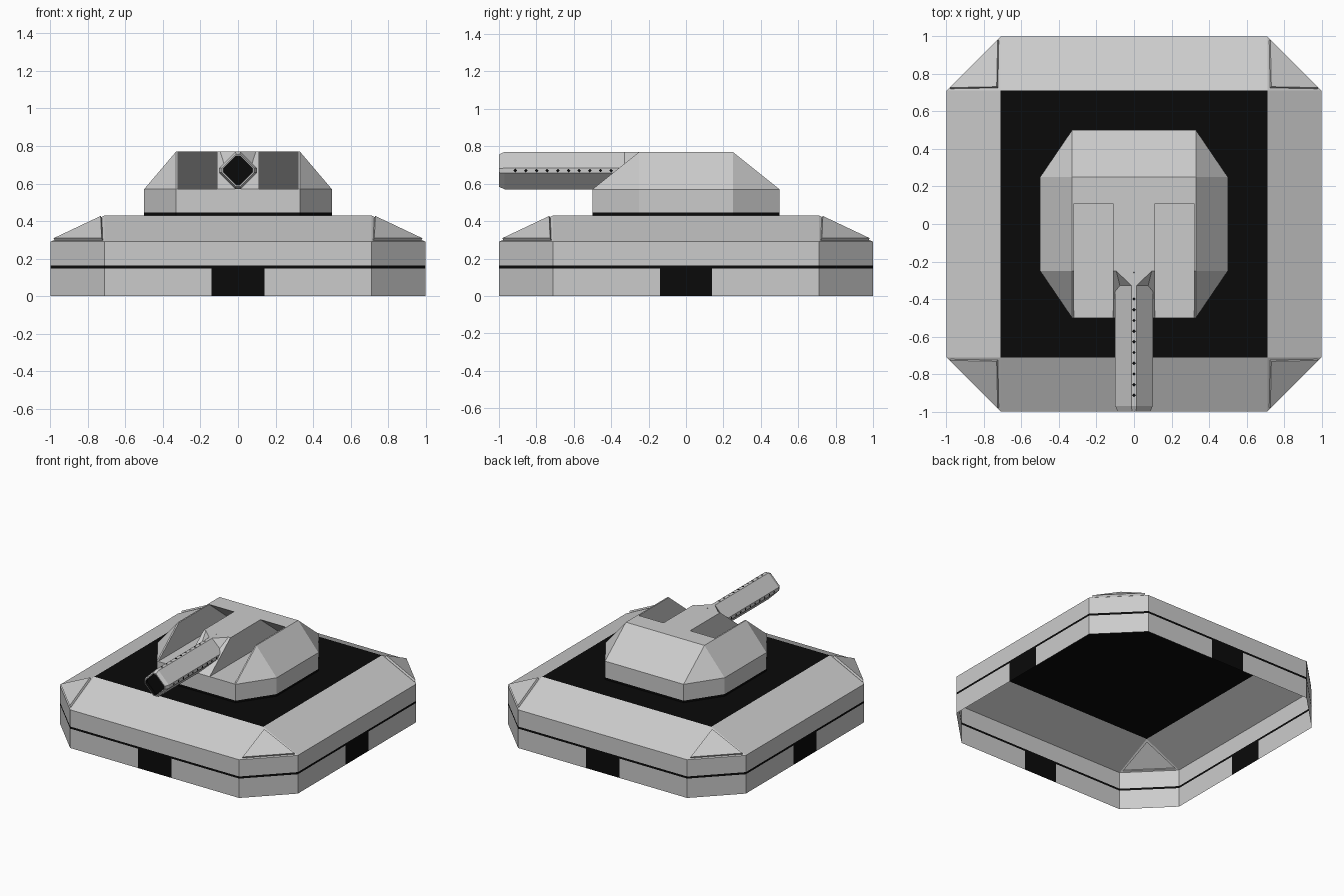
import bpy, bmesh
from mathutils import Vector
from math import pi, cos, sin

if "Cube" in bpy.data.objects:
    bpy.data.objects.remove(bpy.data.objects["Cube"])

black = bpy.data.materials.new("black")
black.diffuse_color = (0.003, 0.003, 0.003, 1)
black.use_nodes = True
black.node_tree.nodes["Principled BSDF"].inputs["Base Color"].default_value = black.diffuse_color
grey = bpy.data.materials.new("grey")
grey.diffuse_color = (0.8, 0.8, 0.8, 1)
grey.use_nodes = True
grey.node_tree.nodes["Principled BSDF"].inputs["Base Color"].default_value = grey.diffuse_color


def finish(name, bm, fix=True, mats=(grey, black)):
    if fix:
        bmesh.ops.recalc_face_normals(bm, faces=bm.faces[:])
    me = bpy.data.meshes.new(name)
    bm.to_mesh(me)
    bm.free()
    for m in mats:
        me.materials.append(m)
    ob = bpy.data.objects.new(name, me)
    bpy.context.collection.objects.link(ob)
    return ob


def ring(bm, pts, z):
    return [bm.verts.new((x, y, z)) for x, y in pts]


def hull(name, pts):
    bm = bmesh.new()
    for p in pts:
        bm.verts.new(p)
    bmesh.ops.convex_hull(bm, input=bm.verts[:])
    bmesh.ops.dissolve_limit(bm, angle_limit=0.01, verts=bm.verts[:], edges=bm.edges[:])
    return finish(name, bm)


def rot4(p):
    out = []
    for k in range(4):
        for x, y in p:
            for _ in range(k):
                x, y = -y, x
            out.append((x, y))
    return out


# Hollow base: walls with black stripe and doors, open underneath
C = 0.71
bm = bmesh.new()
outline = rot4([(-C, -1), (-0.14, -1), (0.14, -1), (C, -1)])
rows = [ring(bm, outline, z) for z in (0, 0.147, 0.163, 0.29)]
for r in range(3):
    for i in range(16):
        j = (i + 1) % 16
        f = bm.faces.new((rows[r][i], rows[r][j], rows[r + 1][j], rows[r + 1][i]))
        f.material_index = int(r == 1 or (r == 0 and i % 4 == 1))
# Sloped rim, corner triangles and black deck
outer = rows[3]
inner = ring(bm, rot4([(-C, -C)]), 0.43)
corners = []
for k in range(4):
    n = (k + 1) % 4
    bm.faces.new(outer[4 * k:4 * k + 4] + [inner[n], inner[k]])
    corners.append(bm.faces.new((outer[4 * k + 3], outer[4 * n], inner[n])))
bm.faces.new(inner).material_index = 1
bm.normal_update()
# Raised corner panels
bmesh.ops.inset_individual(bm, faces=corners, thickness=0.026, depth=0)
bmesh.ops.inset_individual(bm, faces=corners, thickness=0.001, depth=0.015)
finish("base_shell", bm, fix=False)

# Turret lower body with a black seam at the bottom
bm = bmesh.new()
X, Y = 0.33, 0.25
octo = [(-X, -.5), (X, -.5), (.5, -Y), (.5, Y), (X, .5), (-X, .5), (-.5, Y), (-.5, -Y)]
rows = [ring(bm, octo, z) for z in (0.43, 0.446, 0.57)]
for r in range(2):
    for i in range(8):
        j = (i + 1) % 8
        f = bm.faces.new((rows[r][i], rows[r][j], rows[r + 1][j], rows[r + 1][i]))
        f.material_index = int(r == 0)
bm.faces.new(rows[2])
finish("turret_body", bm, fix=False)

# Turret upper side pods
for s, side in ((1, "right"), (-1, "left")):
    pts = []
    for y in (-1, 1):
        for x in (0.32, X):
            pts += [(s * x, y * 0.5, 0.57), (s * x, y * Y, 0.77)]
        pts.append((s * 0.5, y * Y, 0.57))
    hull(side + "_pod", pts)
    # Facets blending the mount into the barrel
    hull(side + "_barrel_cheek", [(s * x, y, z) for x, y, z in
         ((0.1, -0.245, 0.77), (0.012, -0.33, 0.77), (0.1, -0.33, 0.68),
          (0, -0.33, 0.66), (0, -0.245, 0.77), (0.1, -0.245, 0.66))])

# Undercut rear block and central gun mount
for name, w, prof in (
        ("turret_rear", 0.32, ((.5, .57), (.25, .77), (.11, .77), (.36, .57))),
        ("gun_mount", 0.112, ((-.5, .57), (-.25, .77), (.11, .77), (.36, .57)))):
    hull(name, [(x, y, z) for x in (-w, w) for y, z in prof])

# Diamond barrel with flattened edges, tapered muzzle and black bore
R, E, ZC = 0.1, 0.013, 0.67
sect = rot4([(R, -E), (R, E)])
bm = bmesh.new()
loops = []
for y, k in ((-0.26, 1), (-0.97, 1), (-1, 0.86), (-1, 0.78), (-0.975, 0.78)):
    loops.append([bm.verts.new((x * k, y, ZC + z * k)) for x, z in sect])
for a, b in zip(loops, loops[1:]):
    for i in range(8):
        j = (i + 1) % 8
        f = bm.faces.new((a[i], a[j], b[j], b[i]))
        f.material_index = int(b is loops[4])
bm.faces.new(loops[0])
bm.faces.new(loops[4]).material_index = 1
finish("barrel", bm)

# Rows of small black vents along the four barrel edges
bm = bmesh.new()
for k in range(4):
    out = Vector((cos(k * pi / 2), 0, sin(k * pi / 2)))
    side = Vector((-out.z, 0, out.x))
    for n in range(10):
        c = Vector((0, -0.4 - 0.057 * n, ZC)) + out * (R + 0.001)
        vs = [bm.verts.new(c + side * a * 0.01 + Vector((0, b * 0.01, 0)))
              for a, b in ((1, 0), (0, 1), (-1, 0), (0, -1))]
        f = bm.faces.new(vs)
        f.normal_update()
        if f.normal.dot(out) < 0:
            f.normal_flip()
finish("barrel_vents", bm, fix=False, mats=(black,))
